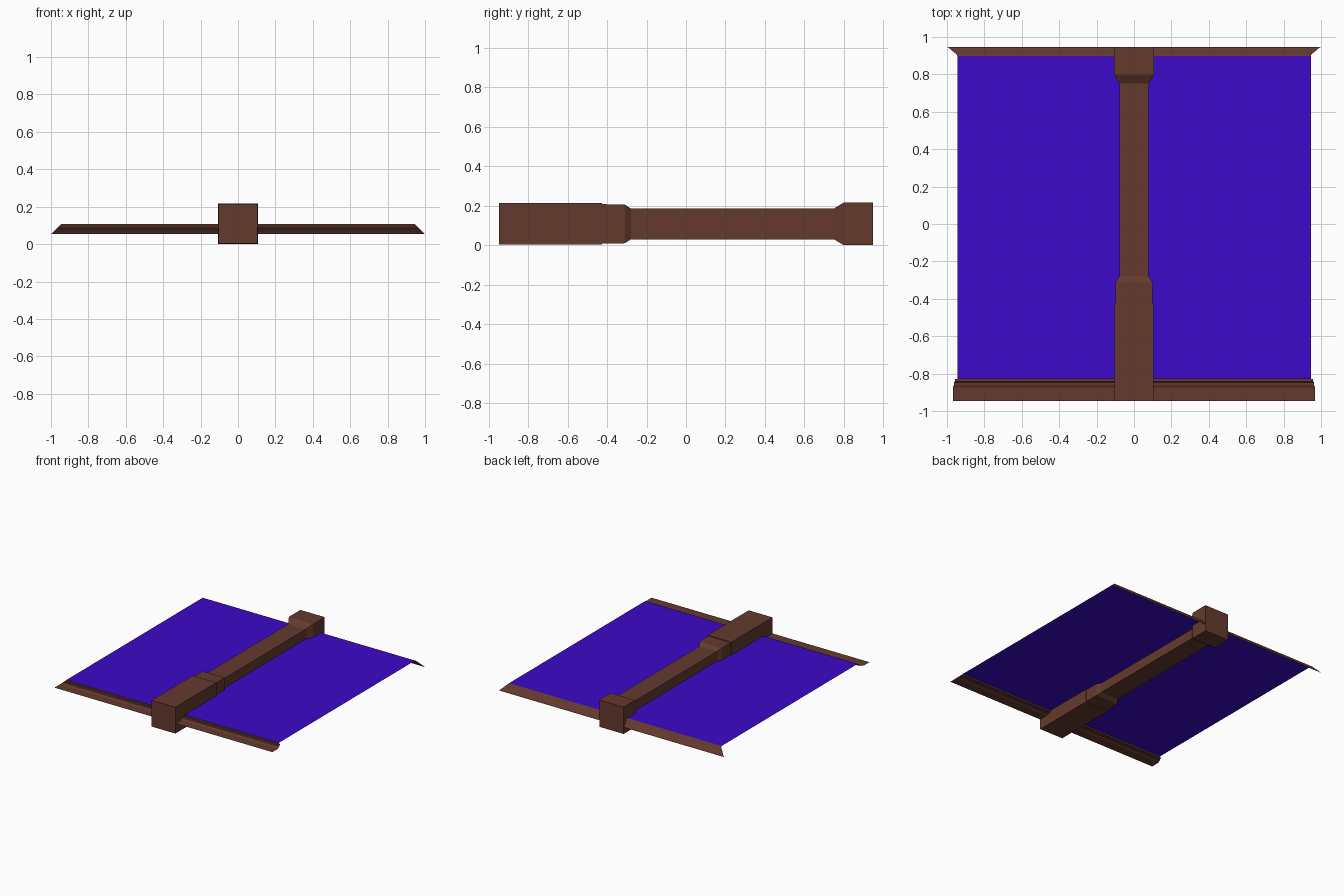
import bpy, bmesh

if "Cube" in bpy.data.objects:
    bpy.data.objects.remove(bpy.data.objects["Cube"])

WALL_Z = 0.108    # height of the flat wall sheet, centre of the post
WALL_X = 0.945    # half width of the wall


def material(name, rgb):
    m = bpy.data.materials.new(name)
    m.diffuse_color = (*rgb, 1)
    m.use_nodes = True
    m.node_tree.nodes["Principled BSDF"].inputs["Base Color"].default_value = m.diffuse_color
    return m


wood = material("brown_wood", (0.127, 0.042, 0.027))
blue = material("blue_wall", (0.045, 0.003, 0.58))


def finish(name, bm, mat):
    bmesh.ops.recalc_face_normals(bm, faces=bm.faces)
    mesh = bpy.data.meshes.new(name)
    bm.to_mesh(mesh)
    bm.free()
    mesh.materials.append(mat)
    ob = bpy.data.objects.new(name, mesh)
    bpy.context.collection.objects.link(ob)
    return ob


def square_loft(name, stations, mat):
    """Square post along y from (y, half width) stations, capped at both ends."""
    bm = bmesh.new()
    rings = [[bm.verts.new((sx * h, y, WALL_Z + sz * h))
              for sx, sz in ((-1, -1), (1, -1), (1, 1), (-1, 1))]
             for y, h in stations]
    for a, b in zip(rings, rings[1:]):
        for i in range(4):
            j = (i + 1) % 4
            bm.faces.new((a[i], a[j], b[j], b[i]))
    bm.faces.new(rings[0])
    bm.faces.new(rings[-1])
    return finish(name, bm, mat)


def strip(name, profile, mat):
    """Open sheet across x from (y, depth) points; ends are mitred by depth."""
    bm = bmesh.new()
    rows = [[bm.verts.new((s * (WALL_X + d), y, WALL_Z - d)) for s in (-1, 1)]
            for y, d in profile]
    for a, b in zip(rows, rows[1:]):
        bm.faces.new((a[0], a[1], b[1], b[0]))
    return finish(name, bm, mat)


# Central post with thick base, narrow shaft and flared capital
square_loft("post", [(-0.947, 0.1055), (-0.425, 0.1055), (-0.425, 0.100),
                     (-0.31, 0.098), (-0.28, 0.078), (0.75, 0.078),
                     (0.80, 0.108), (0.947, 0.108)], wood)

# Flat wall sheet
strip("wall_panel", [(-0.83, 0), (0.897, 0)], blue)

# Crown moulding along the back edge
strip("crown_moulding", [(0.897, 0), (0.908, 0.004), (0.920, 0.020),
                         (0.942, 0.046), (0.947, 0.055)], wood)

# Stepped baseboard along the front edge
strip("baseboard", [(-0.83, 0), (-0.83, 0.012), (-0.842, 0.012),
                    (-0.848, 0.018), (-0.862, 0.018), (-0.875, 0.024),
                    (-0.947, 0.024)], wood)
